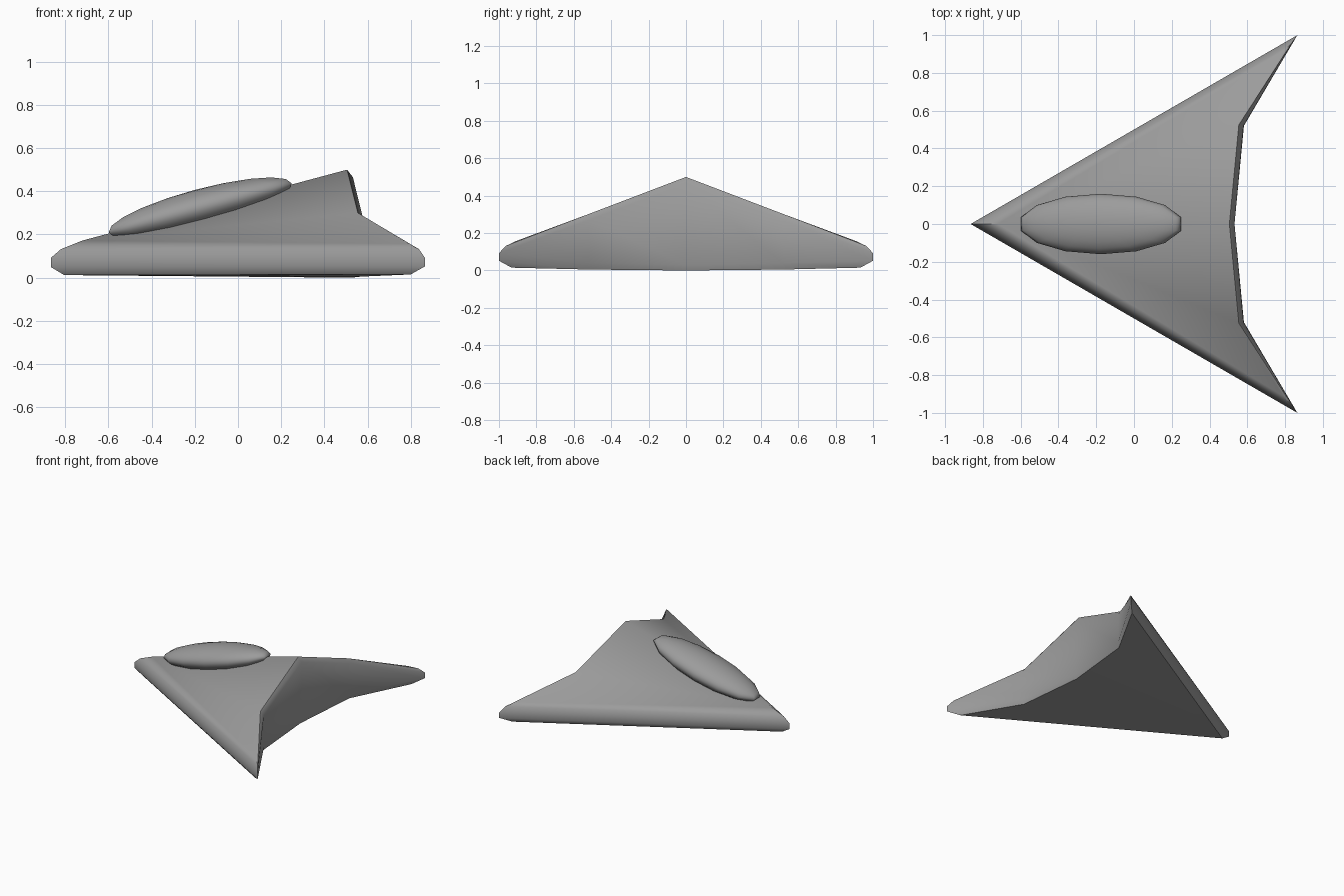
import bpy, bmesh, math

if "Cube" in bpy.data.objects:
    bpy.data.objects.remove(bpy.data.objects["Cube"])

# Darker grey for the whole craft
grey = bpy.data.materials.new("dark_grey")
grey.diffuse_color = (.33, .33, .33, 1)
grey.use_nodes = True
grey.node_tree.nodes["Principled BSDF"].inputs["Base Color"].default_value = grey.diffuse_color


def finish(name, bm, angle):
    bmesh.ops.recalc_face_normals(bm, faces=bm.faces[:])
    mesh = bpy.data.meshes.new(name)
    bm.to_mesh(mesh)
    bm.free()
    mesh.materials.append(grey)
    obj = bpy.data.objects.new(name, mesh)
    bpy.context.collection.objects.link(obj)
    bpy.ops.object.select_all(action='DESELECT')
    obj.select_set(True)
    bpy.context.view_layer.objects.active = obj
    bpy.ops.object.shade_smooth_by_angle(angle=math.radians(angle))
    return obj


def ring(bm, nose, tip, kink, tail):
    """Closed outline: nose, right tip, kink, tail centre, then the mirrored side."""
    flip = lambda p: (p[0], -p[1], p[2])
    pts = [nose, tip, kink, tail, flip(kink), flip(tip)]
    return [bm.verts.new(p) for p in pts]


# Delta hull: stacked outlines with a rounded leading edge
bm = bmesh.new()
rings = [
    ring(bm, (-.805, 0, .012), (.80, .932, .015), (.57, .515, .005), (.522, 0, 0)),
    ring(bm, (-.865, 0, .048), (.865, 1, .052), (.582, .52, .04), (.532, 0, .03)),
    ring(bm, (-.865, 0, .093), (.865, 1, .093), (.58, .52, .27), (.532, 0, .465)),
    ring(bm, (-.82, 0, .132), (.838, .962, .132), (.555, .525, .30), (.505, 0, .50)),
]
for a, b in zip(rings, rings[1:]):
    for i in range(6):
        j = (i + 1) % 6
        bm.faces.new((a[i], a[j], b[j], b[i]))

# Flat underside
n, t, k, c, k2, t2 = rings[0]
for f in ((n, t, k), (n, k, c), (n, c, k2), (n, k2, t2)):
    bm.faces.new(f)

# Sloping upper faces meeting at the spine
n, t, k, c, k2, t2 = rings[3]
s = bm.verts.new((-.72, 0, .172))
for tip, kink in ((t, k), (t2, k2)):
    e = bm.verts.new((tip.co.x - .05, tip.co.y * .945, tip.co.z + .025))
    for f in ((n, tip, e), (n, e, s), (tip, kink, e), (s, e, kink), (s, kink, c)):
        bm.faces.new(f)
finish("hull", bm, 46)

# Canopy: tilted ellipsoid lying along the spine
bm = bmesh.new()
bmesh.ops.create_uvsphere(bm, u_segments=14, v_segments=10, radius=1)
canopy = finish("canopy", bm, 60)
canopy.scale = (.45, .16, .087)
canopy.rotation_euler = (0, math.radians(-15), 0)
canopy.location = (-.175, 0, .323)
